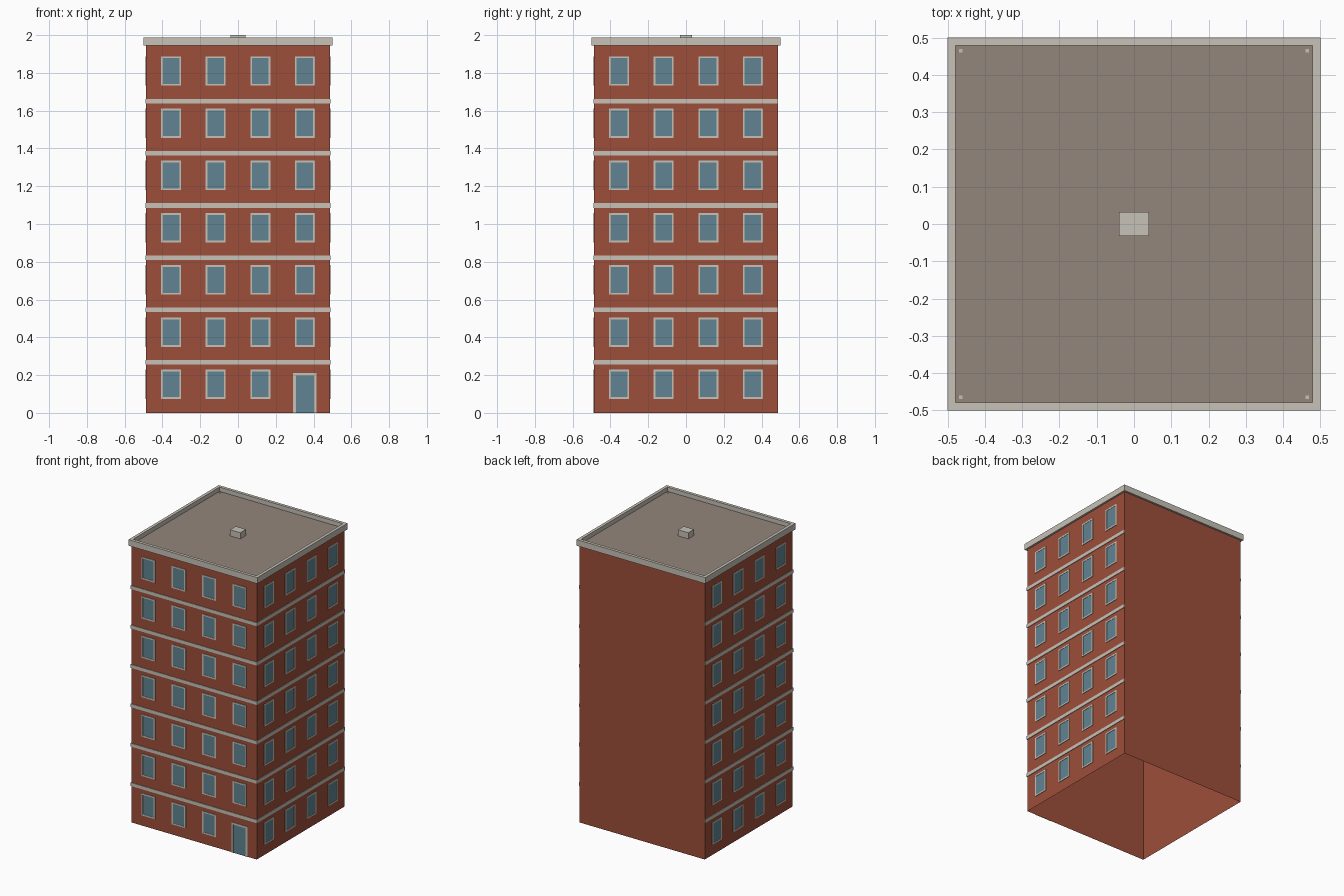
import bpy, bmesh
from math import radians
from mathutils import Matrix, Vector

if "Cube" in bpy.data.objects:
    bpy.data.objects.remove(bpy.data.objects["Cube"])

WALL = 0.4865       # half width of the brick body
PROUD = 0.004       # how far trim stands off the wall
STOREY = 0.2765
STOREYS = 7
COLUMNS = (-0.354, -0.118, 0.118, 0.354)
FACADES = {"front": 0, "right": 90, "left": -90}


def material(name, colour):
    mat = bpy.data.materials.new(name)
    mat.use_nodes = True
    mat.diffuse_color = (*colour, 1)
    mat.node_tree.nodes["Principled BSDF"].inputs["Base Color"].default_value = (*colour, 1)
    return mat


brick = material("red brick", (0.34, 0.077, 0.041))
stone = material("pale stone", (0.57, 0.54, 0.48))
glass = material("blue glass", (0.117, 0.23, 0.29))
roofing = material("roof felt", (0.29, 0.24, 0.2))


def add_box(bm, low, high, open_side=None):
    """Add a box, leaving out the face that points along open_side."""
    low, high = Vector(low), Vector(high)
    made = bmesh.ops.create_cube(bm, size=1, matrix=Matrix.Translation((low + high) / 2)
                                 @ Matrix.Diagonal((*(high - low), 1)))
    faces = {f for v in made["verts"] for f in v.link_faces}
    bm.normal_update()
    if open_side:
        hidden = [f for f in faces if f.normal.dot(Vector(open_side)) > 0.9]
        bmesh.ops.delete(bm, geom=hidden, context="FACES_ONLY")
        faces -= set(hidden)
    return faces


def recess(bm, faces, direction, border, depth):
    """Inset the face pointing along direction, sink it, give it material 1."""
    face = next(f for f in faces if f.normal.dot(Vector(direction)) > 0.9)
    bmesh.ops.inset_region(bm, faces=[face], thickness=border)
    rim = bmesh.ops.extrude_discrete_faces(bm, faces=[face])["faces"][0]
    bmesh.ops.translate(bm, verts=rim.verts, vec=Vector(direction) * -depth)
    rim.material_index = 1


def finish(bm, name, *mats):
    mesh = bpy.data.meshes.new(name)
    bm.to_mesh(mesh)
    bm.free()
    for mat in mats:
        mesh.materials.append(mat)
    return mesh


def place(mesh, name, turn=0, x=0, z=0):
    obj = bpy.data.objects.new(name, mesh)
    bpy.context.scene.collection.objects.link(obj)
    obj.matrix_world = Matrix.Rotation(radians(turn), 4, "Z") @ Matrix.Translation((x, -WALL, z))
    return obj


def solid(name, low, high, mat, open_side=None):
    bm = bmesh.new()
    add_box(bm, low, high, open_side)
    obj = bpy.data.objects.new(name, finish(bm, name, mat))
    bpy.context.scene.collection.objects.link(obj)


# Brick body, open underneath
solid("brick_body", (-WALL, -WALL, 0), (WALL, WALL, 1.95), brick, (0, 0, -1))

# Cornice with sunken roof
bm = bmesh.new()
faces = add_box(bm, (-0.5, -0.5, 1.944), (0.5, 0.5, 1.987))
recess(bm, faces, (0, 0, 1), 0.03, 0.03)
roof = bpy.data.objects.new("cornice_and_roof", finish(bm, "cornice_and_roof", stone, roofing))
bpy.context.scene.collection.objects.link(roof)

# Roof vent and corner blocks
solid("roof_vent", (-0.04, -0.032, 1.956), (0.04, 0.032, 2), stone)
for sx in (-1, 1):
    for sy in (-1, 1):
        centre = Vector((sx * 0.4645, sy * 0.4645, 1.958))
        half = Vector((0.005, 0.005, 0.002))
        solid("roof_corner_block", centre - half, centre + half, stone)

# Window: stone surround with sunken pane
bm = bmesh.new()
faces = add_box(bm, (-0.053, -PROUD, 0), (0.053, 0, 0.156), (0, 1, 0))
recess(bm, faces, (0, -1, 0), 0.014, 0.002)
window = finish(bm, "window", stone, glass)

for side, turn in FACADES.items():
    # Window grid, leaving room for the door
    for floor in range(STOREYS):
        for column, x in enumerate(COLUMNS):
            if side == "front" and floor == 0 and column == 3:
                continue
            place(window, f"{side}_window_{floor + 1}_{column + 1}", turn, x, 0.073 + floor * STOREY)
    # Stone bands between storeys
    reach = WALL + PROUD if side == "front" else WALL
    bm = bmesh.new()
    for floor in range(1, STOREYS):
        z = floor * STOREY
        add_box(bm, (-reach, -PROUD, z - 0.02), (reach, 0, z + 0.004), (0, 1, 0))
    place(finish(bm, f"{side}_bands", stone), f"{side}_bands", turn)

# Door: jambs, lintel and glass leaf
bm = bmesh.new()
for low, high in (((-0.062, 0), (-0.048, 0.198)), ((0.048, 0), (0.062, 0.198)),
                  ((-0.062, 0.198), (0.062, 0.212))):
    add_box(bm, (low[0], -PROUD, low[1]), (high[0], 0, high[1]), (0, 1, 0))
place(finish(bm, "door_frame", stone), "door_frame", 0, COLUMNS[3])
bm = bmesh.new()
add_box(bm, (-0.048, -PROUD / 2, 0), (0.048, 0, 0.198), (0, 1, 0))
place(finish(bm, "door_leaf", glass), "door_leaf", 0, COLUMNS[3])
